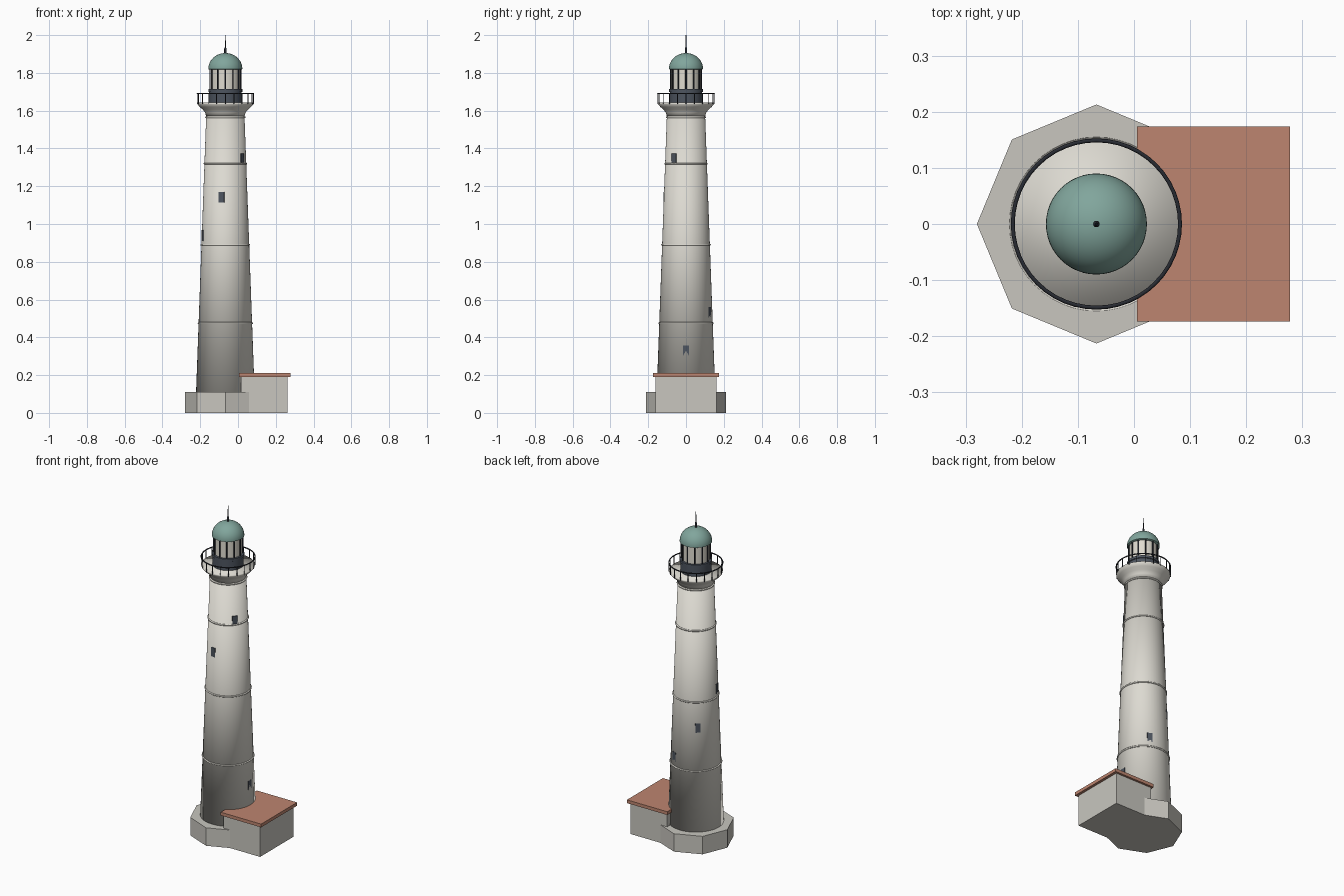
import bpy
import bmesh
from math import sin, cos, pi, radians
from mathutils import Matrix, Vector

cube = bpy.data.objects.get("Cube")
if cube:
    bpy.data.objects.remove(cube, do_unlink=True)

CX = -0.067          # tower axis
TAU = 2 * pi


def material(name, rgb):
    m = bpy.data.materials.new(name)
    m.use_nodes = True
    m.diffuse_color = (*rgb, 1)
    bsdf = next(n for n in m.node_tree.nodes if n.type == 'BSDF_PRINCIPLED')
    bsdf.inputs["Base Color"].default_value = (*rgb, 1)
    return m


WHITE = material("white_wash", (0.72, 0.70, 0.64))
STONE = material("stone", (0.58, 0.565, 0.52))
ROOF = material("terracotta", (0.51, 0.235, 0.16))
TEAL = material("verdigris", (0.22, 0.38, 0.335))
SLATE = material("slate", (0.075, 0.09, 0.115))
IRON = material("dark_iron", (0.021, 0.024, 0.032))
PANE = material("lantern_pane", (0.74, 0.71, 0.63))


def finish(name, bm, mat, smooth=False):
    bmesh.ops.recalc_face_normals(bm, faces=bm.faces)
    me = bpy.data.meshes.new(name)
    bm.to_mesh(me)
    bm.free()
    me.materials.append(mat)
    ob = bpy.data.objects.new(name, me)
    bpy.context.collection.objects.link(ob)
    if smooth is True:
        me.shade_smooth()
    elif smooth:
        bpy.ops.object.select_all(action='DESELECT')
        ob.select_set(True)
        bpy.context.view_layer.objects.active = ob
        bpy.ops.object.shade_smooth_by_angle(angle=radians(smooth))
    return ob


def lathe(name, profile, mat, sides=48, smooth=40):
    """Spin (radius, z) points round the tower axis and cap both ends."""
    bm = bmesh.new()
    rings = [[bm.verts.new((CX + r * cos(TAU * i / sides), r * sin(TAU * i / sides), z))
              for i in range(sides)] for r, z in profile]
    for low, high in zip(rings, rings[1:]):
        for i in range(sides):
            j = (i + 1) % sides
            bm.faces.new((low[i], low[j], high[j], high[i]))
    bm.faces.new(rings[0][::-1])
    bm.faces.new(rings[-1])
    return finish(name, bm, mat, smooth)


def ring(name, radius, z, thick, mat, sides=48, steps=8):
    """Torus round the tower axis."""
    bm = bmesh.new()
    grid = [[bm.verts.new((CX + (radius + thick * cos(TAU * j / steps)) * cos(TAU * i / sides),
                           (radius + thick * cos(TAU * j / steps)) * sin(TAU * i / sides),
                           z + thick * sin(TAU * j / steps)))
             for j in range(steps)] for i in range(sides)]
    for i in range(sides):
        a, b = grid[i], grid[(i + 1) % sides]
        for j in range(steps):
            k = (j + 1) % steps
            bm.faces.new((a[j], b[j], b[k], a[k]))
    return finish(name, bm, mat, True)


def box(name, low, high, mat):
    low, high = Vector(low), Vector(high)
    bm = bmesh.new()
    bmesh.ops.create_cube(bm, size=1, matrix=Matrix.Translation((low + high) / 2)
                          @ Matrix.Diagonal((*(high - low), 1)))
    return finish(name, bm, mat)


def posts(name, count, radius, z0, z1, thick, mat):
    """Ring of slim uprights."""
    bm = bmesh.new()
    for i in range(count):
        a = TAU * i / count
        bmesh.ops.create_cone(bm, cap_ends=True, segments=6, radius1=thick, radius2=thick,
                              depth=z1 - z0, matrix=Matrix.Translation(
                                  (CX + radius * cos(a), radius * sin(a), (z0 + z1) / 2)))
    return finish(name, bm, mat, 40)


# Octagonal plinth and side annex
lathe("plinth", [(0.213, 0), (0.213, 0.11)], STONE, sides=8, smooth=False)
box("annex_walls", (0.015, -0.161, 0), (0.262, 0.161, 0.192), STONE)
box("annex_roof", (0.005, -0.174, 0.19), (0.278, 0.174, 0.21), ROOF)

# Tapered tower shaft
BOTTOM, TOP, R0, R1 = 0.11, 1.58, 0.155, 0.101


def shaft_radius(z):
    return R0 + (R1 - R0) * (z - BOTTOM) / (TOP - BOTTOM)


lathe("tower_shaft", [(R0, BOTTOM), (R1, TOP)], WHITE, smooth=True)
for n, z in enumerate((0.475, 0.89, 1.32, 1.565)):
    ring(f"tower_band_{n + 1}", shaft_radius(z), z, 0.005, WHITE)

# Windows climbing round the shaft
for n in range(6):
    z = 0.33 + 0.203 * n
    front = shaft_radius(z) + 0.0004 * n
    w = box(f"window_{n + 1}", (front - 0.03, -0.015, z - 0.028), (front, 0.015, z + 0.028), SLATE)
    w.matrix_world = Matrix.Translation((CX, 0, 0)) @ Matrix.Rotation(radians(65 * n), 4, 'Z')

# Gallery with flared corbel and railing
lathe("gallery", [(0.102, 1.572), (0.107, 1.59), (0.12, 1.606), (0.136, 1.62),
                  (0.148, 1.634), (0.148, 1.642)], WHITE, smooth=True)
posts("railing_posts", 20, 0.149, 1.635, 1.69, 0.0025, IRON)
ring("railing_top", 0.149, 1.69, 0.0035, IRON, steps=6)

# Lantern room
lathe("lantern_base", [(0.086, 1.64), (0.086, 1.698), (0.09, 1.7), (0.09, 1.714)], SLATE)
lathe("lantern_glass", [(0.077, 1.712), (0.077, 1.825)], PANE)
posts("lantern_mullions", 12, 0.081, 1.71, 1.825, 0.004, IRON)

# Dome and finial
dome = [(0.084, 1.817), (0.09, 1.82)]
dome += [(0.09 * cos(pi / 2 * i / 12), 1.822 + 0.083 * sin(pi / 2 * i / 12)) for i in range(12)]
dome.append((0.002, 1.905))
lathe("dome", dome, TEAL, smooth=50)
lathe("finial", [(0.006, 1.9), (0.006, 1.93), (0.003, 1.936), (0.0015, 2.0)], IRON, sides=10)
